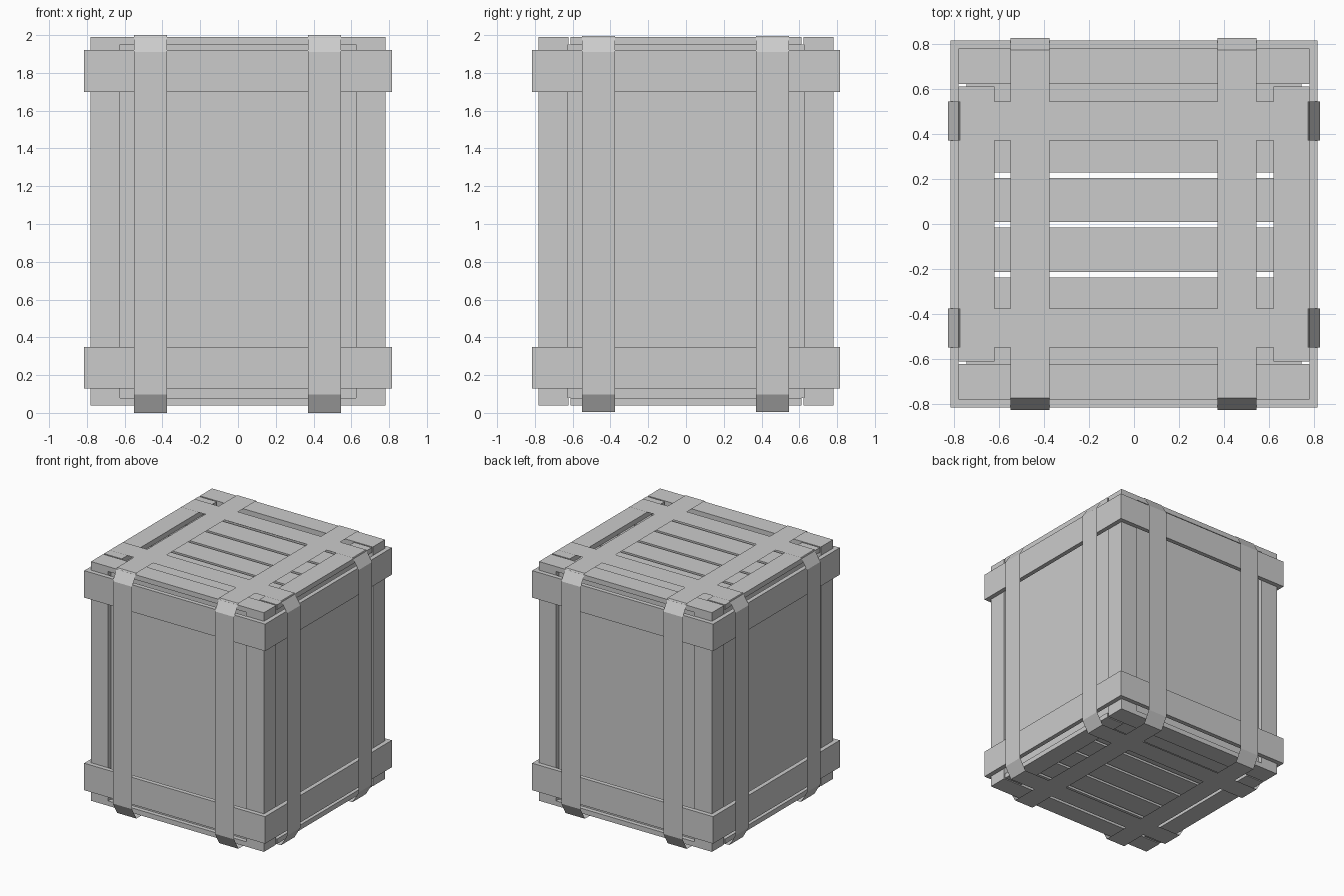
import bpy

if "Cube" in bpy.data.objects:
    bpy.data.objects.remove(bpy.data.objects["Cube"])

def board(name, x, y, z):
    """Plain box between (min, max) pairs."""
    v = [(a, b, c) for a in x for b in y for c in z]
    f = [(0, 1, 3, 2), (4, 6, 7, 5), (0, 4, 5, 1), (2, 3, 7, 6), (0, 2, 6, 4), (1, 5, 7, 3)]
    return mesh(name, v, f)

def mesh(name, v, f):
    me = bpy.data.meshes.new(name)
    me.from_pydata(v, [], f)
    ob = bpy.data.objects.new(name, me)
    bpy.context.collection.objects.link(ob)
    return ob

def span(s, a, b):
    return (min(s * a, s * b), max(s * a, s * b))

OUT, INN, POST, BAND = 0.78, 0.745, 0.625, 0.816
Z0, Z1, Z2, Z3 = 0.04, 0.08, 1.95, 1.99

# Recessed side panels
for s, side in ((-1, "front"), (1, "back")):
    board(side + "_panel", (-INN, INN), span(s, 0.715, INN), (Z1, Z2))
for s, side in ((-1, "left"), (1, "right")):
    board(side + "_panel", span(s, 0.715, INN), (-0.715, 0.715), (Z1, Z2))

# Corner post boards, two forming an L at each corner
for sx in (-1, 1):
    for sy in (-1, 1):
        board("corner_board_wide", span(sx, POST, OUT), span(sy, INN, OUT), (Z1, Z2))
        board("corner_board_side", span(sx, INN, OUT), span(sy, POST, INN), (Z1, Z2))

# Lid and base: frame boards with recessed slats
for part, frame_z, slat_z in (("lid", (Z2, Z3), (1.915, Z2)), ("base", (Z0, Z1), (Z1, 0.115))):
    for s in (-1, 1):
        board(part + "_long_frame", (-OUT, OUT), span(s, 0.622, OUT), frame_z)
        board(part + "_short_frame", span(s, 0.62, OUT), (-0.611, 0.611), frame_z)
    for i in range(6):
        c = (i - 2.5) * 0.221 - 0.004
        board(part + "_slat", (-INN, INN), (c - 0.0985, c + 0.0985), slat_z)

# Horizontal batten rings
for z in ((0.13, 0.35), (1.70, 1.92)):
    for s in (-1, 1):
        board("batten_front_back", (-BAND, BAND), span(s, OUT, BAND), z)
        board("batten_side", span(s, OUT, BAND), (-OUT, OUT), z)

# Thin ribbon straps looping the crate with chamfered corners
def strap(name, c, along_y, inset):
    h, r, t, w = 0.087, 0.828, 0.773, inset
    prof = [(-t, w), (t, w), (r, 0.097), (r, 1.91), (t, 2 - w), (-t, 2 - w), (-r, 1.91), (-r, 0.097)]
    v = []
    for a, z in prof:
        for o in (c - h, c + h):
            v.append((o, a, z) if along_y else (a, o, z))
    n = len(prof)
    f = [(2 * i, 2 * ((i + 1) % n), 2 * ((i + 1) % n) + 1, 2 * i + 1) for i in range(n)]
    if along_y:
        f = [q[::-1] for q in f]
    f = [q[::-1] for q in f]
    mesh(name, v, f)

for c in (-0.463, 0.458):
    strap("strap_front_to_back", c, True, 0.0)
    strap("strap_side_to_side", c, False, 0.004)

# Make all normals point outward
import bmesh
for ob in bpy.data.objects:
    bm = bmesh.new()
    bm.from_mesh(ob.data)
    bmesh.ops.recalc_face_normals(bm, faces=bm.faces)
    if ob.name.startswith("strap"):
        bm.faces.ensure_lookup_table()
        if any(f.normal.z * (f.calc_center_median().z - 1) < -0.5 for f in bm.faces):
            bmesh.ops.reverse_faces(bm, faces=bm.faces)
    bm.to_mesh(ob.data)
    bm.free()
